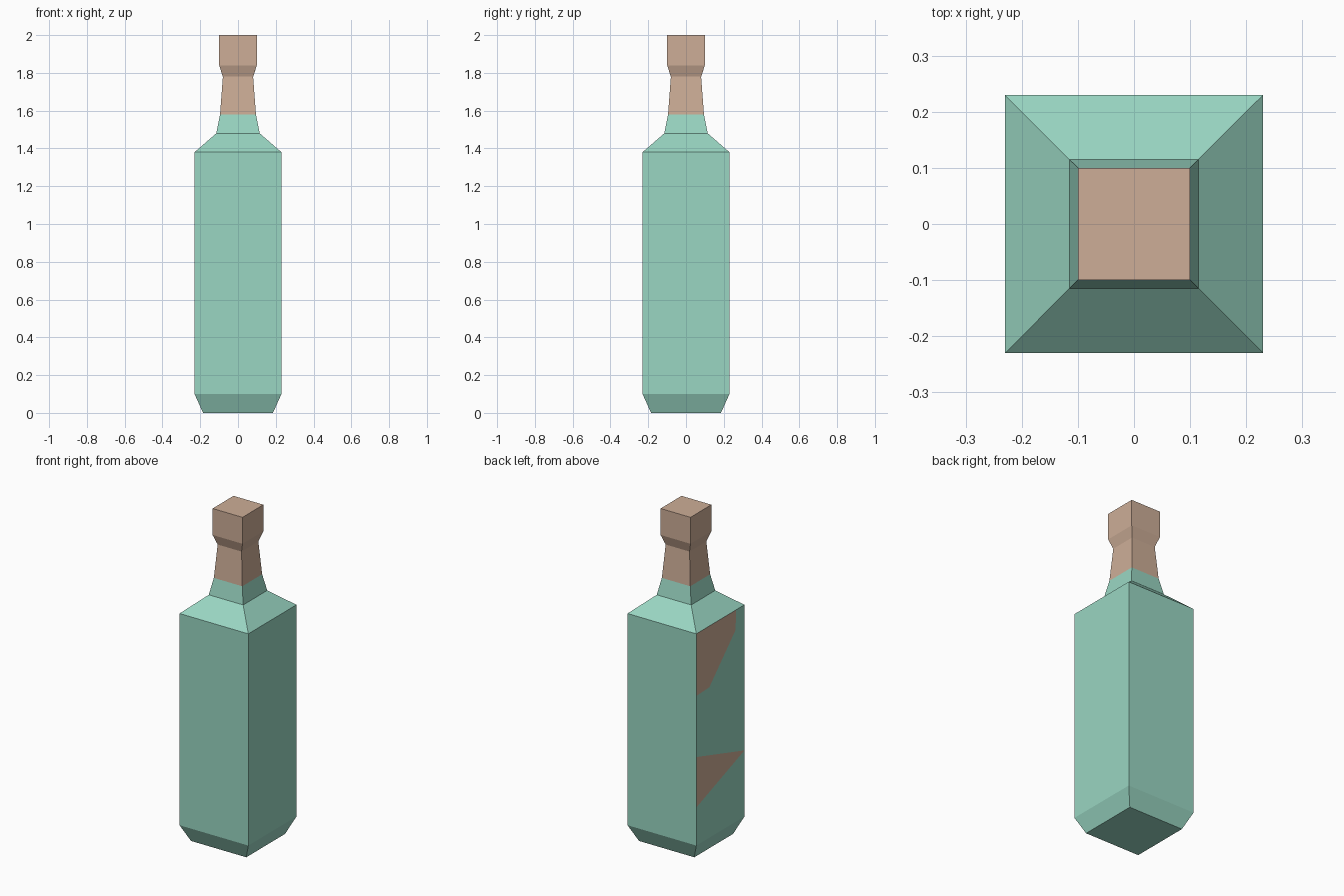
import bpy, bmesh
from mathutils import Vector

if "Cube" in bpy.data.objects:
    bpy.data.objects.remove(bpy.data.objects["Cube"])


def material(name, color):
    m = bpy.data.materials.new(name)
    m.diffuse_color = color
    m.use_nodes = True
    m.node_tree.nodes["Principled BSDF"].inputs["Base Color"].default_value = m.diffuse_color
    return m


GLASS = material("green_glass", (0.32, 0.67, 0.54, 1))
CORK = material("cork", (0.61, 0.42, 0.31, 1))

# Square bottle: (height, half width)
PROFILE = [(0, .185), (.1, .23), (1.38, .23), (1.48, .115), (1.58, .095),
           (1.78, .08), (1.84, .10), (2.0, .10)]
CORK_FROM = 4          # bands from this ring upward are the stopper

# Cork-coloured patches on the left wall, as convex (y, z) outlines
PATCHES = [
    [(.23, 1.38), (-.15, 1.38), (-.145, 1.26), (.105, 1.01), (.23, 1.005)],
    [(.23, .635), (-.23, .50), (.23, .33)],
]

# Centres of the broken pieces
SEEDS = [Vector(s) for s in [
    (-.08, -.10, .25), (.17, -.05, .15), (.14, -.12, .60), (-.10, -.15, .72),
    (.15, -.17, 1.02), (-.16, -.15, .97), (.04, -.15, 1.15), (.10, -.08, 1.42),
    (-.12, -.12, 1.33), (.10, .17, .50), (.14, .10, 1.10), (-.10, .17, 1.20),
    (-.10, .16, .80), (-.12, .15, .45), (-.05, .15, .10), (-.03, .05, 1.78),
    (.06, -.02, 1.89)]]


def everything(bm):
    return bm.verts[:] + bm.edges[:] + bm.faces[:]


def bottle():
    bm = bmesh.new()
    rings = [[bm.verts.new((sx * r, sy * r, z))
              for sx, sy in ((-1, -1), (1, -1), (1, 1), (-1, 1))]
             for z, r in PROFILE]
    bm.faces.new(rings[0][::-1])
    bm.faces.new(rings[-1]).material_index = 1
    for b, (lo, hi) in enumerate(zip(rings, rings[1:])):
        for i in range(4):
            j = (i + 1) % 4
            f = bm.faces.new((lo[i], lo[j], hi[j], hi[i]))
            f.material_index = int(b >= CORK_FROM)
    # Cut the patch outlines into the left wall and colour them
    for patch in PATCHES:
        planes = []
        for (y0, z0), (y1, z1) in zip(patch, patch[1:] + patch[:1]):
            planes.append((Vector((0, y0, z0)), Vector((0, z1 - z0, y0 - y1))))

        def wall():
            return [f for f in bm.faces
                    if all(abs(v.co.x + .23) < 1e-5 for v in f.verts)]
        for co, no in planes:
            fs = wall()
            geom = set(fs)
            for f in fs:
                geom.update(f.edges, f.verts)
            bmesh.ops.bisect_plane(bm, geom=list(geom), dist=1e-5,
                                   plane_co=co, plane_no=no)
        for f in wall():
            c = f.calc_center_median()
            sides = [(c - co).dot(no) for co, no in planes]
            if all(s < 1e-5 for s in sides) or all(s > -1e-5 for s in sides):
                f.material_index = 1
    bmesh.ops.recalc_face_normals(bm, faces=bm.faces[:])
    return bm


base = bottle()

# Break the bottle into closed, tightly fitting shards
for n, seed in enumerate(SEEDS):
    bm = base.copy()
    for other in SEEDS:
        if other is seed or not bm.faces:
            continue
        cut = bmesh.ops.bisect_plane(
            bm, geom=everything(bm), dist=1e-6, plane_co=(seed + other) / 2,
            plane_no=other - seed, clear_outer=True)["geom_cut"]
        rim = [e for e in cut if isinstance(e, bmesh.types.BMEdge)
               and e.is_boundary]
        if rim:
            caps = bmesh.ops.holes_fill(bm, edges=rim, sides=0)["faces"]
            for f in caps:
                f.material_index = 1
    bmesh.ops.recalc_face_normals(bm, faces=bm.faces[:])
    name = f"bottle_shard_{n + 1:02d}"
    mesh = bpy.data.meshes.new(name)
    bm.to_mesh(mesh)
    bm.free()
    mesh.materials.append(GLASS)
    mesh.materials.append(CORK)
    bpy.context.collection.objects.link(bpy.data.objects.new(name, mesh))
base.free()
